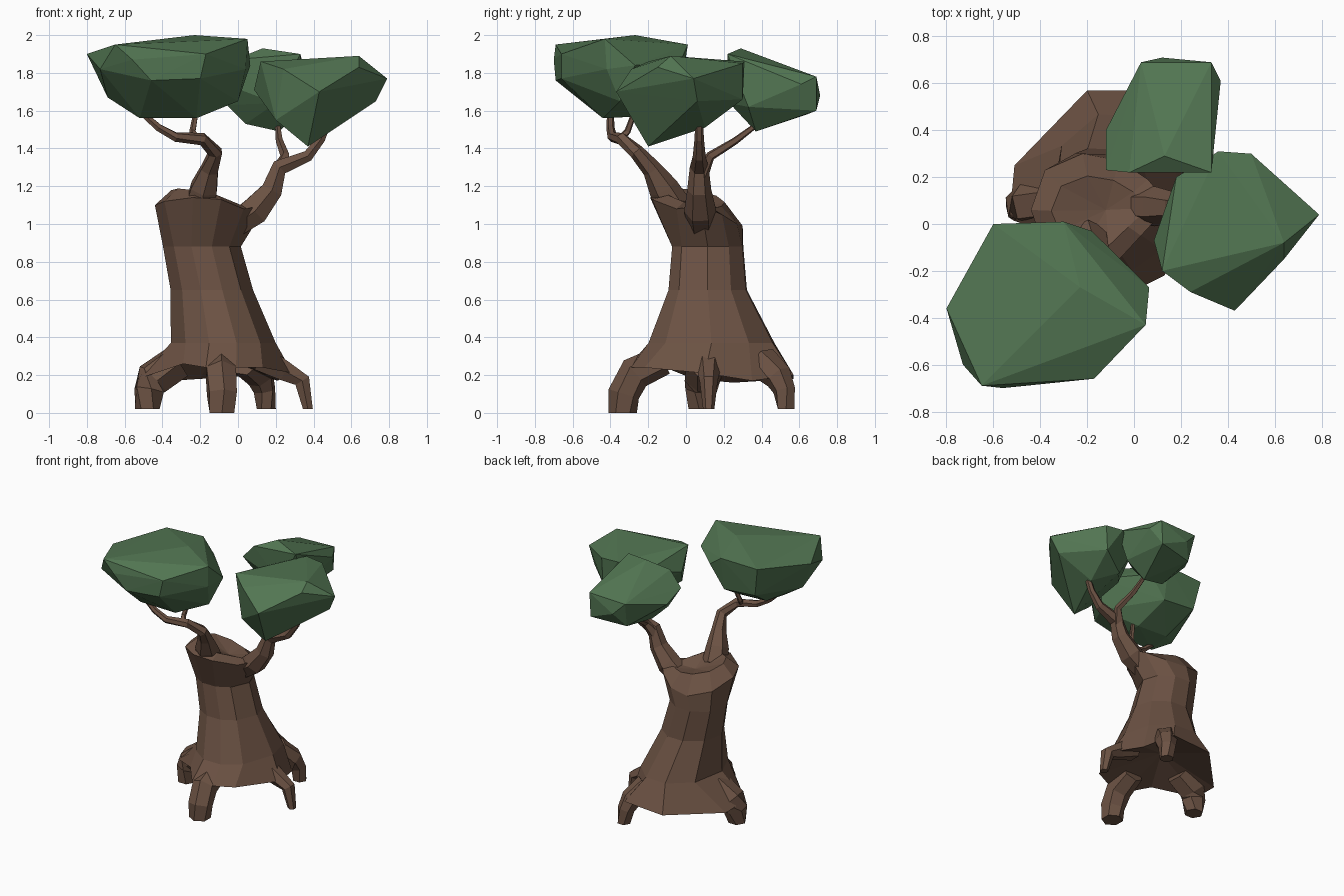
import bpy, bmesh, math
from mathutils import Vector


def material(name, rgb):
    m = bpy.data.materials.new(name)
    m.diffuse_color = (*rgb, 1)
    return m


BARK = material("brown bark", (0.150, 0.085, 0.057))
LEAF = material("green leaves", (0.085, 0.180, 0.085))


def finish(bm, name, mat):
    bmesh.ops.recalc_face_normals(bm, faces=bm.faces)
    mesh = bpy.data.meshes.new(name)
    bm.to_mesh(mesh)
    bm.free()
    mesh.materials.append(mat)
    ob = bpy.data.objects.new(name, mesh)
    bpy.context.collection.objects.link(ob)
    return ob


def loft(rings, name, mat, base=None, top=None):
    """Skin matching rings of points; ends close flat or to a centre point."""
    bm = bmesh.new()
    vs = [[bm.verts.new(p) for p in r] for r in rings]
    n = len(vs[0])
    for a, b in zip(vs, vs[1:]):
        for i in range(n):
            j = (i + 1) % n
            bm.faces.new((a[i], a[j], b[j], b[i]))
    for ring, tip in ((vs[0], base), (vs[-1], top)):
        if tip:
            c = bm.verts.new(tip)
            for i in range(n):
                bm.faces.new((ring[i], ring[(i + 1) % n], c))
        else:
            bm.faces.new(ring)
    return finish(bm, name, mat)


def limb(name, path, sides=6):
    """Tapered tube; path entries are x, y, z, radius. Ends near the ground are cut level."""
    pts = [Vector(p[:3]) for p in path]
    rings = []
    for i, p in enumerate(pts):
        t = (pts[min(i + 1, len(pts) - 1)] - pts[max(i - 1, 0)]).normalized()
        if p.z < 0.05:
            t = Vector((t.x * .01, t.y * .01, -1))
        q = Vector((0, 0, 1)).rotation_difference(t)
        r = path[i][3]
        rings.append([p + q @ Vector((r * math.cos(a), r * math.sin(a), 0))
                      for a in (math.tau * (k + .5) / sides for k in range(sides))])
    return loft(rings, name, BARK)


def canopy(name, points):
    bm = bmesh.new()
    for p in points:
        bm.verts.new(p)
    bmesh.ops.convex_hull(bm, input=bm.verts)
    inner = [v for v in bm.verts if not v.link_faces]
    bmesh.ops.delete(bm, geom=inner, context='VERTS')
    return finish(bm, name, LEAF)


# Trunk: flared hollow skirt, elliptical waist, wide uneven rim with a sunken crown
ANGLES = [math.radians(a) for a in (190, 225, 255, 285, 315, 360, 395, 430, 465, 505)]


def oval(x0, x1, y0, y1, z):
    return [((x0 + x1) / 2 + (x1 - x0) / 2 * math.cos(a),
             (y0 + y1) / 2 + (y1 - y0) / 2 * math.sin(a), z) for a in ANGLES]


skirt = [(-.53, .04, .18), (-.29, -.16, .26), (-.17, -.31, .24), (-.01, -.29, .24),
         (.13, -.22, .24), (.29, .10, .21), (.21, .35, .17), (.12, .57, .20),
         (-.20, .57, .18), (-.51, .25, .16)]
rim = [(-.44, .06, 1.10), (-.39, -.08, 1.12), (-.24, -.19, 1.14), (-.09, -.18, 1.13),
       (.03, -.05, 1.08), (.15, .08, 1.10), (.06, .19, 1.05), (-.06, .27, 1.00),
       (-.22, .30, .99), (-.38, .23, 1.04)]
crown = [(-.15 + (x + .15) * .7, .05 + (y - .05) * .62, 1.14 - .16 * (x + .15) - .12 * y)
         for x, y, z in rim]
loft([skirt, oval(-.36, .20, -.21, .48, .37), oval(-.36, .08, -.10, .33, .65),
      oval(-.40, .015, -.08, .31, .88), rim, crown], "trunk", BARK,
     base=(-.12, .15, .33), top=(-.12, .06, 1.08))

# Roots
limb("front_root", [(-.09, -.12, .28, .08), (-.09, -.27, .21, .09), (-.085, -.33, .10, .085),
                    (-.085, -.335, 0, .075)])
limb("left_root", [(-.32, .10, .27, .10), (-.45, .09, .18, .10), (-.47, .08, .12, .085),
                   (-.48, .07, .02, .065)])
limb("right_root", [(.12, .12, .29, .08), (.25, .12, .22, .06), (.34, .12, .17, .048),
                    (.37, .12, .02, .03)])
limb("back_root", [(.05, .40, .27, .09), (.12, .49, .19, .075), (.14, .52, .12, .06),
                   (.15, .53, .02, .05)])

# Boughs and twigs
limb("left_bough", [(-.20, -.06, 1.09, .09), (-.18, -.12, 1.19, .08), (-.15, -.18, 1.29, .052),
                    (-.12, -.26, 1.38, .04), (-.19, -.34, 1.45, .034), (-.33, -.39, 1.46, .026),
                    (-.42, -.40, 1.51, .022), (-.50, -.40, 1.58, .018)])
limb("left_twig", [(-.22, -.35, 1.45, .022), (-.24, -.31, 1.49, .018), (-.22, -.27, 1.60, .014)], 5)
limb("right_bough", [(-.01, .08, 1.00, .075), (.09, .075, 1.07, .085), (.18, .07, 1.18, .064),
                     (.22, .07, 1.30, .05), (.37, .07, 1.36, .034), (.44, .07, 1.45, .025),
                     (.50, .07, 1.60, .018)])
limb("back_twig", [(.21, .08, 1.27, .045), (.25, .13, 1.36, .026), (.22, .26, 1.44, .02),
                   (.21, .38, 1.53, .014)], 5)

# Leaf masses
canopy("left_canopy", [
    (-.60, 0, 1.94), (-.30, .01, 1.95), (-.23, -.27, 2.0), (.05, -.43, 1.98), (.065, -.27, 1.84),
    (-.18, -.03, 1.86), (-.17, -.66, 1.90), (-.20, -.66, 1.77), (-.56, -.70, 1.87),
    (-.65, -.69, 1.95), (-.73, -.60, 1.82), (-.80, -.36, 1.90), (-.46, -.69, 1.76),
    (-.22, -.44, 1.56), (-.52, -.43, 1.56), (-.25, -.25, 1.57), (-.50, -.25, 1.58),
    (-.69, -.42, 1.67), (0, -.35, 1.65), (-.30, -.03, 1.70), (-.56, -.03, 1.72), (.04, -.42, 1.82)])
canopy("right_canopy", [
    (.12, -.20, 1.86), (.64, -.08, 1.89), (.36, .31, 1.86), (.50, .30, 1.85), (.49, .30, 1.66),
    (.79, .04, 1.77), (.73, .06, 1.65), (.64, -.15, 1.83), (.43, -.37, 1.70), (.24, -.29, 1.82),
    (.37, -.20, 1.41), (.20, -.24, 1.55), (.085, -.07, 1.71), (.18, .20, 1.80), (.47, .10, 1.51),
    (.30, .20, 1.59)])
canopy("back_canopy", [
    (.13, .29, 1.93), (.33, .22, 1.90), (-.02, .22, 1.87), (-.12, .23, 1.76), (-.12, .40, 1.70),
    (.03, .69, 1.77), (.12, .71, 1.68), (.33, .69, 1.78), (.37, .61, 1.74), (.32, .69, 1.60),
    (.05, .64, 1.58), (.22, .37, 1.49), (.04, .35, 1.53), (-.06, .30, 1.63), (.34, .33, 1.62),
    (.20, .23, 1.64)])
